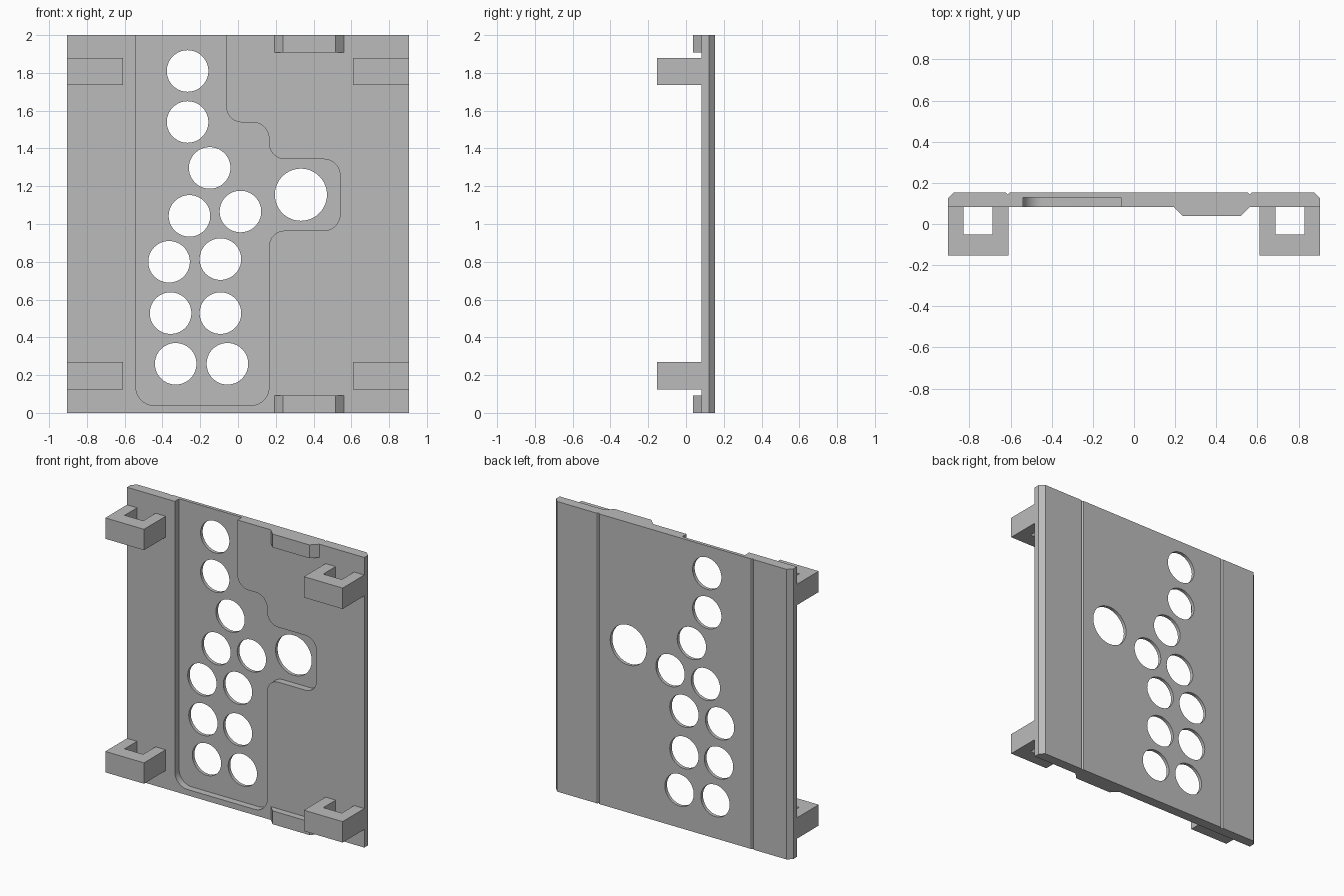
import bpy, bmesh, math
from mathutils import Vector

if "Cube" in bpy.data.objects:
    bpy.data.objects.remove(bpy.data.objects["Cube"])

W, H = 0.905, 2.0              # half width, height
BACK, FRONT = 0.153, 0.083     # plate faces
FLOOR = 0.13                   # pocket floor

grey = bpy.data.materials.new("plain_grey")
grey.use_nodes = True
grey.diffuse_color = (0.5, 0.5, 0.5, 1)
grey.node_tree.nodes["Principled BSDF"].inputs["Base Color"].default_value = (0.5, 0.5, 0.5, 1)


def prisms(name, outlines, axis, lo, hi):
    """Extrude closed 2D outlines along z (points are x, y) or y (points are x, z)."""
    bm = bmesh.new()
    for pts in outlines:
        place = (lambda p: (p[0], p[1], lo)) if axis == "z" else (lambda p: (p[0], lo, p[1]))
        face = bm.faces.new([bm.verts.new(place(p)) for p in pts])
        ext = bmesh.ops.extrude_face_region(bm, geom=[face])
        move = Vector((0, 0, hi - lo)) if axis == "z" else Vector((0, hi - lo, 0))
        bmesh.ops.translate(bm, vec=move,
                            verts=[g for g in ext["geom"] if isinstance(g, bmesh.types.BMVert)])
    bmesh.ops.recalc_face_normals(bm, faces=bm.faces)
    mesh = bpy.data.meshes.new(name)
    bm.to_mesh(mesh)
    bm.free()
    mesh.materials.append(grey)
    obj = bpy.data.objects.new(name, mesh)
    bpy.context.collection.objects.link(obj)
    return obj


def circle(x, z, r, n=64):
    return [(x + r * math.cos(math.tau * i / n), z + r * math.sin(math.tau * i / n))
            for i in range(n)]


def rounded(corners, steps=10):
    """Fillet each right-angled corner (x, z, radius) of an outline."""
    out = []
    for i, (x, z, r) in enumerate(corners):
        p = Vector((x, z))
        if r == 0:
            out.append(p)
            continue
        a = (Vector(corners[i - 1][:2]) - p).normalized()
        b = (Vector(corners[(i + 1) % len(corners)][:2]) - p).normalized()
        for k in range(steps + 1):
            t = math.pi / 2 * k / steps
            out.append(p + r * (a * (1 - math.sin(t)) + b * (1 - math.cos(t))))
    return out


def cut(target, cutter):
    mod = target.modifiers.new("cut", "BOOLEAN")
    mod.operation, mod.solver, mod.object = "DIFFERENCE", "EXACT", cutter
    bpy.context.view_layer.objects.active = target
    bpy.ops.object.modifier_apply(modifier=mod.name)
    bpy.data.objects.remove(cutter)


# Back plate: chamfered rear edges and two fine V grooves
C, G = 0.03, 0.009
section = [(-W, FRONT), (W, FRONT), (W, BACK - C), (W - C, BACK)]
for gx in (0.563, -0.613):
    section += [(gx + G, BACK), (gx, BACK - G), (gx - G, BACK)]
section += [(-W + C, BACK), (-W, BACK - C)]
plate = prisms("back_plate", [section], "z", 0, H)

# Stepped pocket in the front, open at the top
R = 0.085
pocket = rounded([(-0.54, 2.1, 0), (-0.54, 0.04, 0.095), (0.164, 0.04, 0.095),
                  (0.164, 0.965, R), (0.54, 0.965, R), (0.54, 1.343, R),
                  (0.164, 1.343, R), (0.164, 1.538, R), (-0.063, 1.538, R),
                  (-0.063, 2.1, 0)])
cut(plate, prisms("pocket_cutter", [pocket], "y", 0, FLOOR))

# Round through holes
small = [(-0.267, 1.81), (-0.267, 1.54), (-0.15, 1.297), (-0.257, 1.043),
         (0.013, 1.066), (-0.365, 0.8), (-0.093, 0.814), (-0.357, 0.528),
         (-0.093, 0.528), (-0.33, 0.26), (-0.056, 0.26)]
holes = [circle(x, z, 0.11) for x, z in small] + [circle(0.333, 1.155, 0.138)]
cut(plate, prisms("hole_cutter", holes, "y", 0, 0.3))

# Four U-shaped side brackets
IN, S0, S1, SY = 0.61, 0.687, 0.828, -0.052
u_shape = [(IN, FRONT), (IN, -BACK), (W, -BACK), (W, FRONT),
           (S1, FRONT), (S1, SY), (S0, SY), (S0, FRONT)]
for side, sx in (("left", 1), ("right", -1)):
    for level, z in (("lower", 0.125), ("upper", 1.735)):
        prisms(f"{level}_{side}_bracket", [[(sx * x, y) for x, y in u_shape]],
               "z", z, z + 0.144)

# Tapered tabs at the top and bottom edges
tab = [(0.192, FRONT), (0.237, 0.038), (0.517, 0.038), (0.562, FRONT)]
prisms("bottom_tab", [tab], "z", 0, 0.092)
prisms("top_tab", [tab], "z", H - 0.092, H)

# Smooth only the curved walls
bpy.ops.object.select_all(action="DESELECT")
plate.select_set(True)
bpy.context.view_layer.objects.active = plate
bpy.ops.object.shade_smooth_by_angle(angle=math.radians(25))
